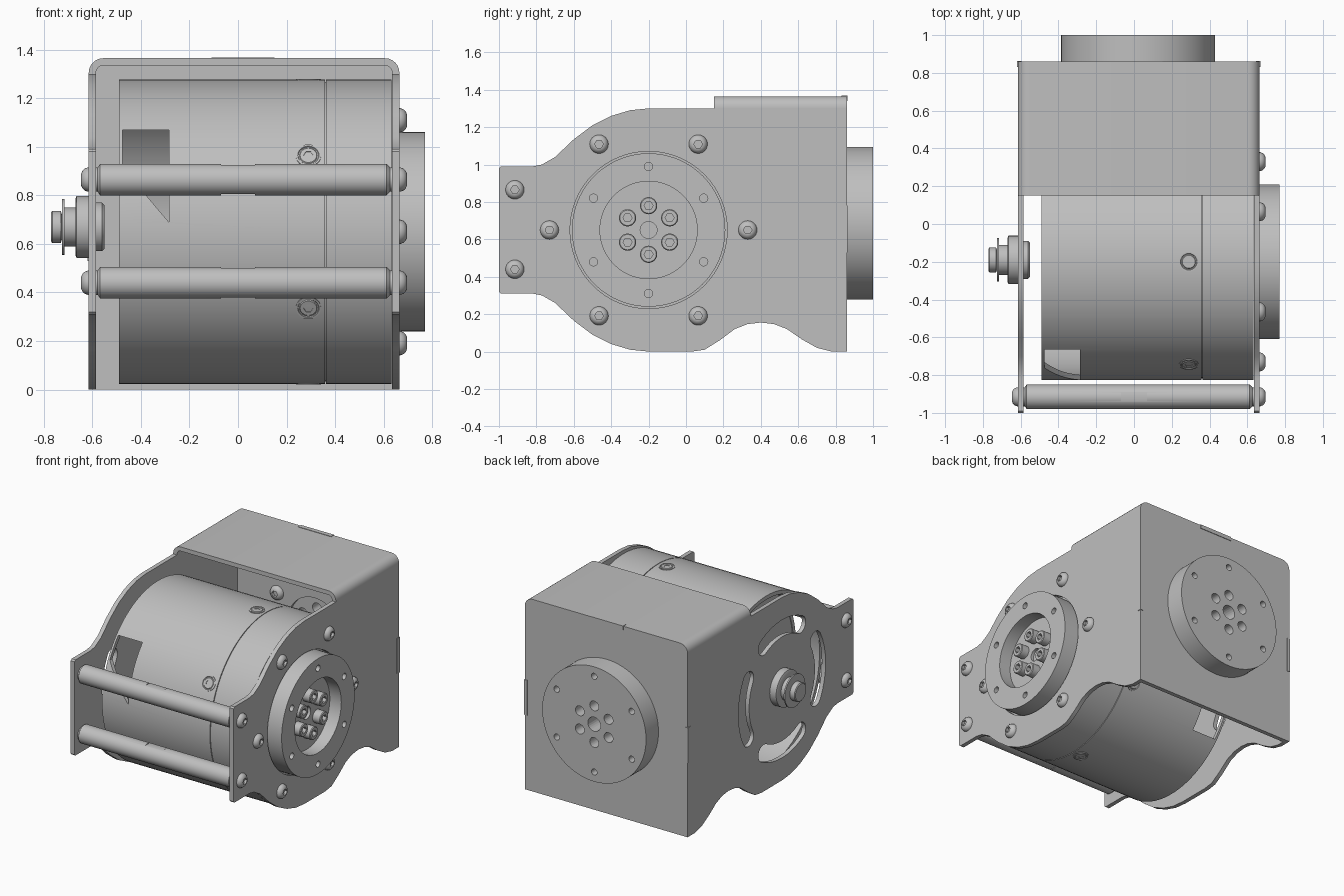
import bpy, bmesh, math
from mathutils import Vector

if "Cube" in bpy.data.objects:
    bpy.data.objects.remove(bpy.data.objects["Cube"])

grey = bpy.data.materials.new("machined grey")
grey.use_nodes = True
COLOR = (0.52, 0.52, 0.52, 1)
grey.diffuse_color = COLOR
grey.node_tree.nodes["Principled BSDF"].inputs["Base Color"].default_value = COLOR

parts = []
X, Y, Z = Vector((1, 0, 0)), Vector((0, 1, 0)), Vector((0, 0, 1))
AX_Y, AX_Z = -0.2, 0.65            # motor axis
BACK = Vector((0.022, 0, 0.687))   # rear hub axis
LEFT, RIGHT, T = -0.615, 0.665, 0.03


def add(name, bm):
    bmesh.ops.recalc_face_normals(bm, faces=bm.faces)
    mesh = bpy.data.meshes.new(name)
    bm.to_mesh(mesh)
    bm.free()
    mesh.materials.append(grey)
    obj = bpy.data.objects.new(name, mesh)
    bpy.context.collection.objects.link(obj)
    parts.append(obj)
    return obj


def place(obj, loc, direction):
    obj.location = loc
    obj.rotation_mode = 'QUATERNION'
    obj.rotation_quaternion = Vector(direction).to_track_quat('Z', 'Y')
    return obj


def lathe(name, profile, loc, direction, segs=64):
    """Revolve (radius, height) points about the local z axis."""
    bm = bmesh.new()
    vs = [bm.verts.new((r, 0, h)) for r, h in profile]
    edges = [bm.edges.new(p) for p in zip(vs, vs[1:])]
    bmesh.ops.spin(bm, geom=vs + edges, cent=(0, 0, 0), axis=(0, 0, 1),
                   angle=math.tau, steps=segs, use_duplicate=False)
    bmesh.ops.remove_doubles(bm, verts=bm.verts, dist=1e-5)
    return place(add(name, bm), loc, direction)


def rod(name, r, h, loc, direction, segs=32):
    return lathe(name, [(0, 0), (r, 0), (r, h), (0, h)], loc, direction, segs)


def prism(name, points, offset):
    """Extrude a planar outline of 3D points."""
    bm = bmesh.new()
    face = bm.faces.new([bm.verts.new(p) for p in points])
    ext = bmesh.ops.extrude_face_region(bm, geom=[face])
    bmesh.ops.translate(bm, vec=offset, verts=[v for v in ext["geom"] if isinstance(v, bmesh.types.BMVert)])
    return add(name, bm)


def box(name, lo, hi):
    (a, b, c), (d, e, f) = lo, hi
    return prism(name, [(a, b, c), (d, b, c), (d, e, c), (a, e, c)], (0, 0, f - c))


def cut(obj, cutters):
    """Subtract cutters, bake the result and remove them."""
    for c in cutters:
        c.hide_render = True
        mod = obj.modifiers.new("cut", 'BOOLEAN')
        mod.operation, mod.object, mod.solver = 'DIFFERENCE', c, 'EXACT'
    bpy.context.view_layer.update()
    baked = bpy.data.meshes.new_from_object(obj.evaluated_get(bpy.context.evaluated_depsgraph_get()))
    obj.modifiers.clear()
    obj.data = baked
    for c in cutters:
        parts.remove(c)
        bpy.data.objects.remove(c)
    return obj


def ring(radius, start=0, count=6):
    """Offsets evenly spaced on a circle."""
    for i in range(count):
        a = math.radians(start) + math.tau * i / count
        yield radius * math.cos(a), radius * math.sin(a)


def side(x, dy=0, dz=0):
    return Vector((x, AX_Y + dy, AX_Z + dz))


def instances(name, source, spots):
    """Shared-mesh copies of a screw at (location, direction) spots."""
    for loc, d in spots:
        o = bpy.data.objects.new(name, source.data)
        bpy.context.collection.objects.link(o)
        parts.append(place(o, loc, d))
    parts.remove(source)
    bpy.data.objects.remove(source)


# side plates
upper = [(-0.82, .99), (-.77, 1.0), (-.7, 1.04), (-.6, 1.135), (-.5, 1.21), (-.4, 1.26),
         (-.3, 1.29), (-.2, 1.3), (.86, 1.3)]
lower = [(.86, 0), (.78, 0), (.7, .02), (.62, .065), (.54, .12), (.47, .147), (.4, .155), (.33, .147),
         (.26, .12), (.18, .06), (.1, .01), (.03, 0), (-.2, 0), (-.3, .01), (-.4, .04),
         (-.5, .09), (-.6, .165), (-.7, .26), (-.77, .3), (-.82, .31)]
outline = [(-1, .32), (-1, .98), (-.99, .99)] + upper + lower + [(-.99, .31)]


def side_plate(name, x):
    return prism(name, [(x, y, z) for y, z in outline], X * T)


def slot(angle, r=0.43, half=0.06, spread=0.5, n=8):
    """Curved slot with round ends about the motor axis."""
    def pt(rad, a):
        return rad * math.cos(a), rad * math.sin(a)
    steps = [angle - spread + 2 * spread * i / n for i in range(n + 1)]
    pts = [pt(r + half, a) for a in steps]
    for end, flip in ((steps[-1], 1), (steps[0], -1)):
        cx, cy = pt(r, end)
        base = end if flip > 0 else end + math.pi
        for i in range(1, n):
            ox, oy = pt(half, base + math.pi * i / n)
            pts.append((cx + ox, cy + oy))
        if flip > 0:
            pts += [pt(r - half, a) for a in reversed(steps)]
    return prism("slot_cutter", [side(LEFT - .05, *p) for p in pts], X * .15)


cut(side_plate("left_plate", LEFT), [slot(math.pi / 2 * i) for i in range(4)])
cut(side_plate("right_plate", RIGHT - T), [rod("hub_opening", .42, .2, side(.6), X, 64)])

# folded top cover with rounded bends
arc = [math.pi / 2 * i / 6 for i in range(7)]


def bend(r):
    right = [(RIGHT - .06 + r * math.cos(a), 1.305 + r * math.sin(a)) for a in arc]
    return [(right[0][0], 1.3)] + right + [(LEFT + RIGHT - x, z) for x, z in reversed(right)] \
        + [(LEFT + RIGHT - right[0][0], 1.3)]


cover = bend(.06) + bend(.03)[::-1]
prism("top_cover", [(x, .15, z) for x, z in cover], Y * .71)

# back plate and its locating tabs
back = box("back_plate", (LEFT + T, .83, 0), (RIGHT - T, .86, 1.34))
cut(back, [rod("back_opening", .21, .2, BACK + Y * .75, Y, 48)])
box("left_tab", (LEFT - .004, .832, .53), (LEFT + .02, .864, .78))
box("right_tab", (RIGHT - .02, .832, .53), (RIGHT + .004, .864, .78))
box("top_tab", (-.11, .832, 1.34), (.15, .864, 1.368))

# rear output hub
hub = rod("rear_hub", .408, .145, BACK + Y * .855, Y, 96)
cut(hub, [rod("h", r, .4, BACK + Vector((dx, .7, dz)), Y, 20)
          for rad, r, st in ((.34, .022, 30), (.13, .035, 30)) for dx, dz in ring(rad, st)]
    + [rod("h", .05, .4, BACK + Y * .7, Y, 24)])

# side output hub with bored recess
hub = lathe("side_hub", [(0, 0), (.41, 0), (.41, .13), (.26, .13), (.26, .04), (0, .04)], side(.64), X, 96)
cut(hub, [rod("h", .022, .1, side(.7, *p), X, 20) for p in ring(.34, 30)]
    + [rod("h", .045, .1, side(.66), X, 24)])

# motor housing: hollow at the left end, grooved near the right
R = .627
housing = lathe("motor_housing", [(0, .21), (.6, .21), (.6, 0), (R, 0), (R, .848), (R - .01, .848), (R - .01, .853),
                                  (R, .853), (R, 1.122), (0, 1.122)], side(-.49), X, 96)
window = [(-.475, 1.07), (-.285, 1.07), (-.285, .69), (-.37, .79), (-.475, .93)]
cut(housing, [prism("w", [(x, -.9, z) for x, z in window], Y * .45),
              prism("w", [(x, .5, 2 * AX_Z - z) for x, z in window], Y * -.45)])

# spacer rods with wrench flats
for z in (.44, .865):
    spacer = lathe("spacer_rod", [(0, 0), (.05, 0), (.05, .01), (.065, .02), (.065, 1.2), (.05, 1.215),
                                  (.05, 1.225), (0, 1.225)], (-.588, -.915, z), X, 40)
    cut(spacer, [box("f", (-.07, -1, z + s * .085 - .025), (.07, -.8, z + s * .085 + .025)) for s in (-1, 1)])

# left bearing shaft: stub, clip, bush and flanges
lathe("bearing_shaft", [(0, 0), (.09, 0), (.1, .01), (.1, .035), (.06, .04), (.06, .065), (.128, .065), (.128, .115),
                        (.115, .12), (.08, .12), (.08, .165), (.115, .165), (.115, .175), (.05, .175),
                        (.066, .18), (.066, .215), (.06, .22), (0, .22)], (-.55, -.19, .67), -X, 48)

# dome-headed screws
dome = lathe("dome_source", [(0, -.01), (.05, -.01), (.05, .004), (.045, .017), (.036, .026), (.025, .031), (0, .031)],
             (0, 0, 0), Z, 24)
cut(dome, [rod("hex", .023, .05, (0, 0, .012), Z, 6)])
spots = [(side(RIGHT, *p), X) for p in ring(.53)]
spots += [((x, -.915, z), d) for z in (.44, .865) for x, d in ((RIGHT, X), (LEFT, -X))]
spots += [(BACK + Vector((dx, .83, dz)), -Y) for dx, dz in ring(.34, 30)]
instances("dome_screw", dome, spots)

# socket cap screws in the recess
cap = lathe("cap_source", [(0, -.01), (.046, -.01), (.046, .055), (.041, .06), (0, .06)], (0, 0, 0), Z, 24)
cut(cap, [rod("hex", .024, .06, (0, 0, .025), Z, 6)])
instances("cap_screw", cap, [(side(.68, *p), X) for p in ring(.13, 30)])

# radial countersunk screws around the housing
flat = lathe("flat_source", [(0, -.02), (.052, -.02), (.052, .003), (.044, .003), (.04, -.004), (.034, .003), (0, .003)],
             (0, 0, 0), Z, 24)
cut(flat, [rod("hex", .02, .05, (0, 0, -.012), Z, 6)])
instances("housing_screw", flat, [(side(.29, *p), (0, *p)) for p in ring(R, 30)])

# smooth curved surfaces, keep hard edges
bpy.ops.object.select_all(action='DESELECT')
for o in parts:
    o.select_set(True)
bpy.context.view_layer.objects.active = parts[0]
bpy.ops.object.shade_smooth_by_angle(angle=math.radians(30))
